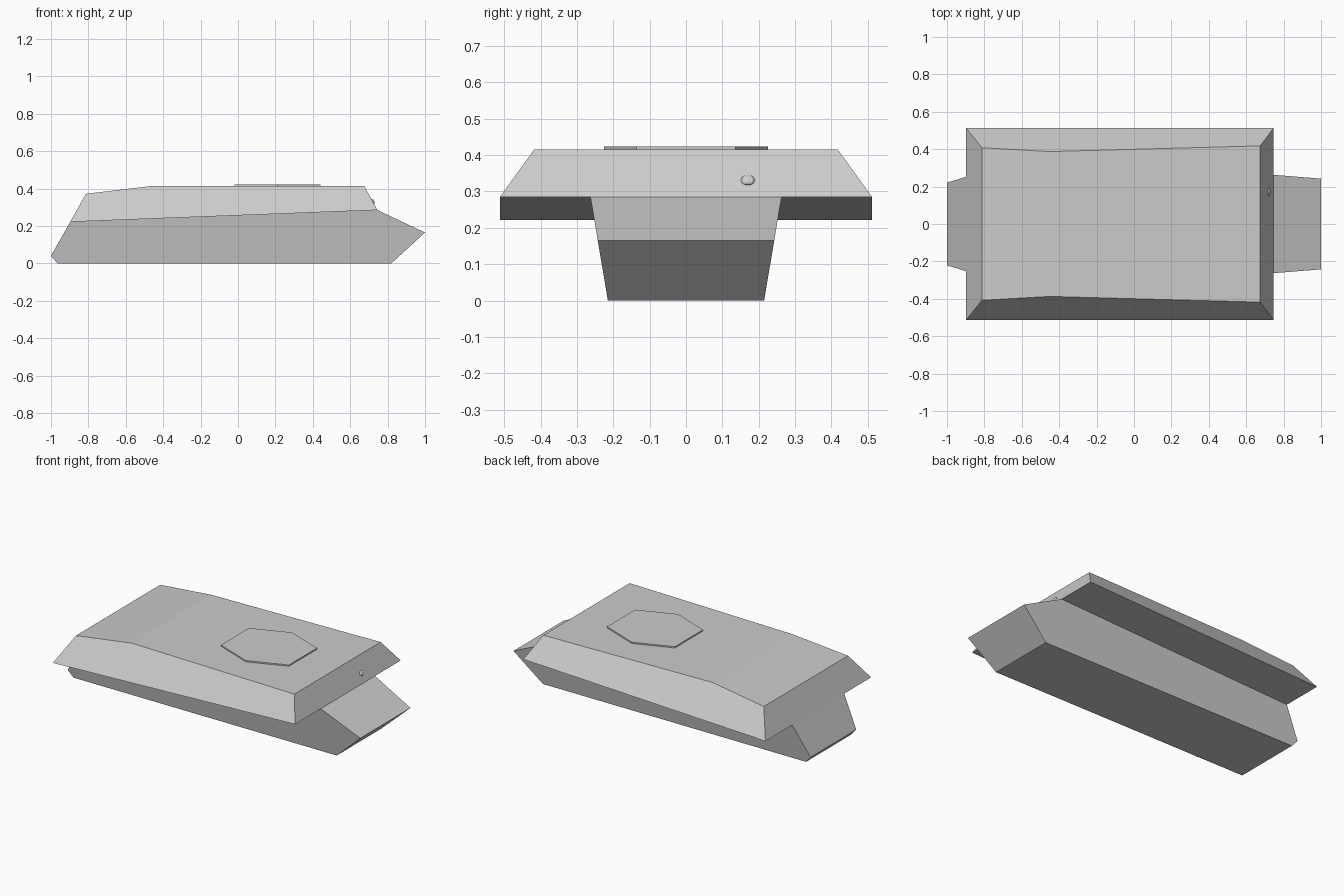
import bpy, bmesh
from math import atan2, pi
from mathutils import Matrix

if "Cube" in bpy.data.objects:
    bpy.data.objects.remove(bpy.data.objects["Cube"])


def finish(bm, name):
    bmesh.ops.recalc_face_normals(bm, faces=bm.faces)
    mesh = bpy.data.meshes.new(name)
    bm.to_mesh(mesh)
    bm.free()
    obj = bpy.data.objects.new(name, mesh)
    bpy.context.collection.objects.link(obj)
    return obj


def tapered_slab(name, profile, half_width):
    """Side profile (x, z) mirrored to both sides, each point with its own half width."""
    bm = bmesh.new()
    left, right = [[bm.verts.new((x, s * half_width(x, z), z)) for x, z in profile]
                   for s in (-1, 1)]
    n = len(profile)
    bm.faces.new(left)
    bm.faces.new(right[::-1])
    for i in range(n):
        j = (i + 1) % n
        bm.faces.new((left[i], right[i], right[j], left[j]))
    return finish(bm, name)


REAR, FRONT = (-0.897, 0.222), (0.745, 0.285)


def sponson_z(x):
    t = (x - REAR[0]) / (FRONT[0] - REAR[0])
    return REAR[1] + t * (FRONT[1] - REAR[1])


# Narrow lower hull with pointed nose
tapered_slab("lower_hull",
             [(-1, 0.04), (-0.965, 0), (0.82, 0), (1, 0.165), FRONT, REAR],
             lambda x, z: 0.215 + 0.168 * z)

# Wide upper hull with sloped armour sides
tapered_slab("upper_hull",
             [REAR, FRONT, (0.675, 0.415), (-0.45, 0.415), (-0.813, 0.372)],
             lambda x, z: 0.512 - 0.71 * (z - sponson_z(x)))

# Thin hexagonal turret ring plate
bm = bmesh.new()
outline = [(0.23, -0.136), (0.23, 0.136), (0, 0.225),
           (-0.23, 0.136), (-0.23, -0.136), (0, -0.225)]
base = bm.faces.new([bm.verts.new((0.21 + x, y, 0.41)) for x, y in outline])
top = bmesh.ops.extrude_face_region(bm, geom=[base])["geom"]
bmesh.ops.translate(bm, vec=(0, 0, 0.013),
                    verts=[v for v in top if isinstance(v, bmesh.types.BMVert)])
finish(bm, "turret_ring_plate")

# Small flattened ball mount on the front plate
bm = bmesh.new()
tilt = Matrix.Rotation(-atan2(0.07, 0.13), 4, 'Y')
bmesh.ops.create_uvsphere(
    bm, u_segments=8, v_segments=6, radius=0.02,
    matrix=Matrix.Translation((0.72, 0.17, 0.331)) @ tilt @ Matrix.Diagonal((0.4, 1, 0.8, 1)))
finish(bm, "ball_mount")
